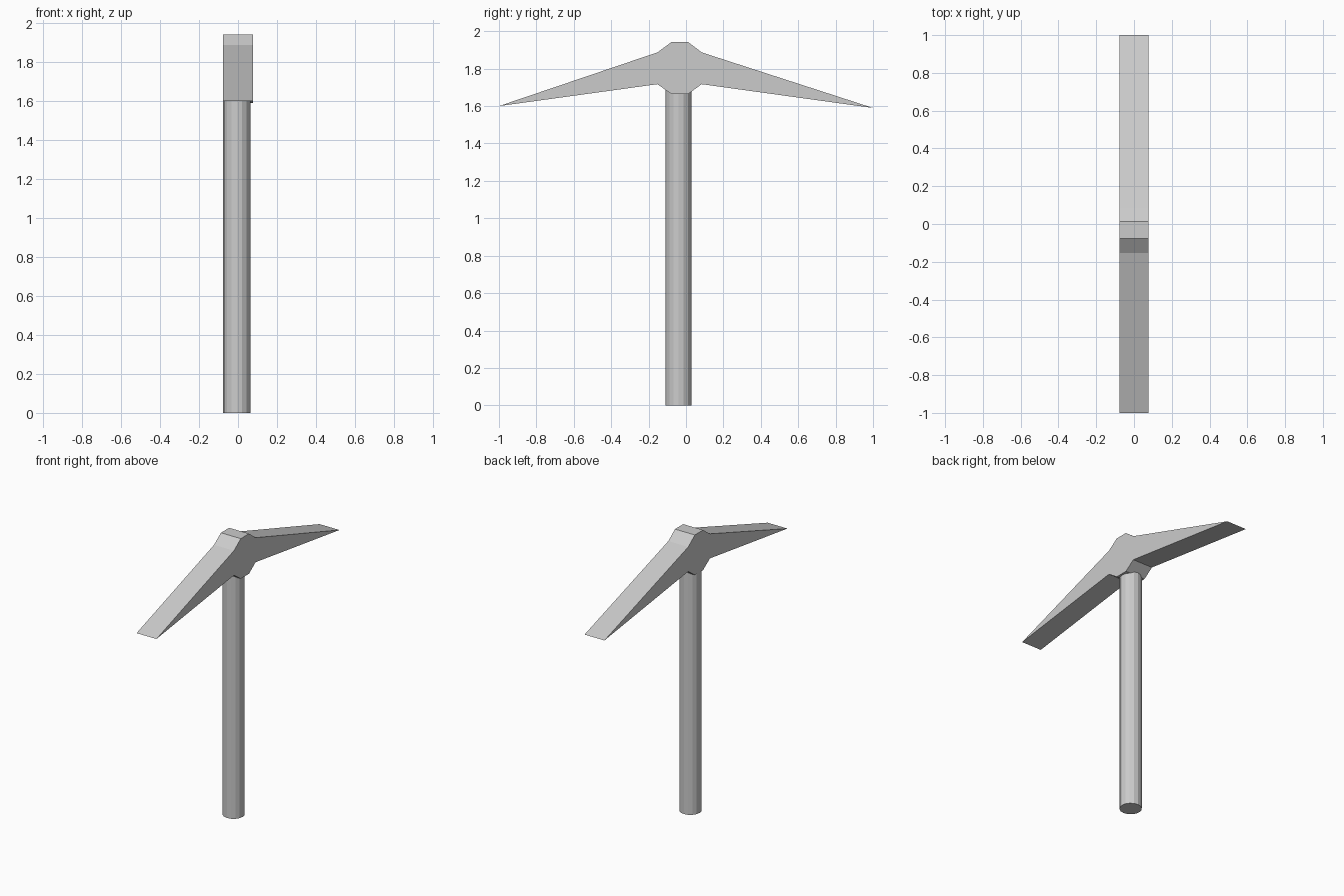
import bpy, bmesh

if "Cube" in bpy.data.objects:
    bpy.data.objects.remove(bpy.data.objects["Cube"])

# Handle: straight faceted shaft running up into the head
bpy.ops.mesh.primitive_cylinder_add(vertices=16, radius=0.07, depth=1.69,
                                    location=(-0.006, -0.04, 0.845))
bpy.context.object.name = "handle"

# Head: pick outline in the side plane, extruded across x
outline = [(-1.0, 1.60), (-0.153, 1.717), (-0.078, 1.665), (0.012, 1.665),
           (0.084, 1.717), (1.0, 1.59), (0.084, 1.887), (0.012, 1.942),
           (-0.078, 1.942), (-0.153, 1.887)]
half_width = 0.076
bm = bmesh.new()
face = bm.faces.new([bm.verts.new((-half_width, y, z)) for y, z in outline])
ext = bmesh.ops.extrude_face_region(bm, geom=[face], use_keep_orig=True)
moved = [g for g in ext["geom"] if isinstance(g, bmesh.types.BMVert)]
bmesh.ops.translate(bm, verts=moved, vec=(2 * half_width, 0, 0))
bmesh.ops.recalc_face_normals(bm, faces=bm.faces)
mesh = bpy.data.meshes.new("pick_head")
bm.to_mesh(mesh)
bm.free()
head = bpy.data.objects.new("pick_head", mesh)
bpy.context.collection.objects.link(head)
